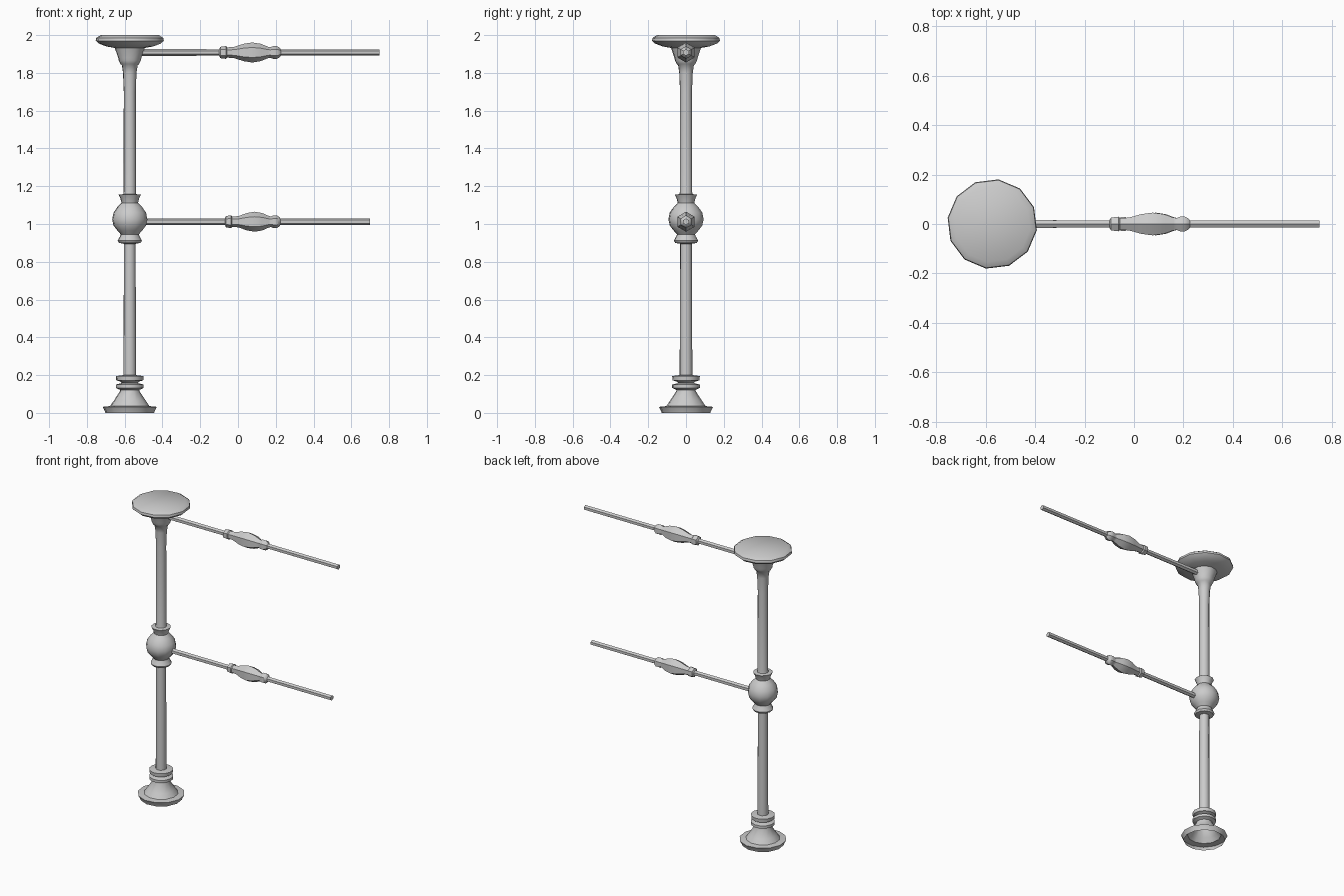
import bpy, bmesh
from math import cos, sin, radians, pi

POST_X = -0.573


def lathe(name, profile, sides, axis, origin, phase=0.0, cap_start=True, cap_end=True):
    """Spin (distance along axis, radius) points around the z or x axis."""
    bm = bmesh.new()
    rings = []
    for d, r in profile:
        ring = []
        for i in range(sides):
            a = phase + 2 * pi * i / sides
            u, v = r * cos(a), r * sin(a)
            co = (u, v, d) if axis == 'z' else (d, u, v)
            ring.append(bm.verts.new([c + o for c, o in zip(co, origin)]))
        rings.append(ring)
    for a, b in zip(rings, rings[1:]):
        for i in range(sides):
            j = (i + 1) % sides
            bm.faces.new((a[i], a[j], b[j], b[i]))
    if cap_start:
        bm.faces.new(rings[0][::-1])
    if cap_end:
        bm.faces.new(rings[-1])
    mesh = bpy.data.meshes.new(name)
    bm.to_mesh(mesh)
    bm.free()
    ob = bpy.data.objects.new(name, mesh)
    bpy.context.collection.objects.link(ob)
    bpy.ops.object.select_all(action='DESELECT')
    ob.select_set(True)
    bpy.context.view_layer.objects.active = ob
    bpy.ops.object.shade_smooth_by_angle(angle=radians(40))
    return ob


# Turned post: hollow flared foot, two rings, shaft, ball joint, capital and cap
foot = [(0.0, 0.130), (0.012, 0.134), (0.032, 0.145), (0.036, 0.105),
        (0.065, 0.085), (0.115, 0.052)]
rings = [(0.122, 0.052), (0.132, 0.074), (0.150, 0.074), (0.158, 0.042), (0.166, 0.050),
         (0.172, 0.072), (0.195, 0.074), (0.200, 0.034)]
shaft_low = [(0.895, 0.031)]
ball = [(0.900, 0.058), (0.912, 0.065), (0.935, 0.052), (0.945, 0.048),
        (0.965, 0.066), (0.992, 0.087), (1.025, 0.094), (1.060, 0.087),
        (1.090, 0.066), (1.112, 0.044), (1.135, 0.050), (1.155, 0.060), (1.158, 0.035)]
shaft_high = [(1.170, 0.033), (1.700, 0.032), (1.800, 0.036), (1.840, 0.042)]
capital = [(1.847, 0.050), (1.865, 0.059), (1.880, 0.062), (1.920, 0.076), (1.932, 0.080)]
cap = [(1.940, 0.125), (1.955, 0.165), (1.970, 0.182), (1.985, 0.179), (2.0, 0.155)]
lathe("post", foot + rings + shaft_low + ball + shaft_high + capital + cap,
      12, 'z', (POST_X, 0, 0), phase=radians(-8), cap_start=False)

# Hexagonal rails with a turned swelling; the lower swelling is a little shorter
swelling = [(-0.305, 0.017), (-0.298, 0.030), (-0.268, 0.034), (-0.262, 0.027),
            (-0.225, 0.030), (-0.175, 0.046), (-0.130, 0.053), (-0.085, 0.046),
            (-0.045, 0.030), (-0.033, 0.028), (-0.018, 0.034), (0.0, 0.034),
            (0.014, 0.026), (0.022, 0.017)]
for name, z, end, stretch in (("top_rail", 1.908, 0.75, 1.0),
                              ("lower_rail", 1.012, 0.70, 0.9)):
    profile = [(POST_X + 0.02, 0.018)]
    profile += [(0.205 + d * stretch, r) for d, r in swelling]
    profile += [(end, 0.017)]
    lathe(name, profile, 6, 'x', (0, 0, z), phase=radians(30))
